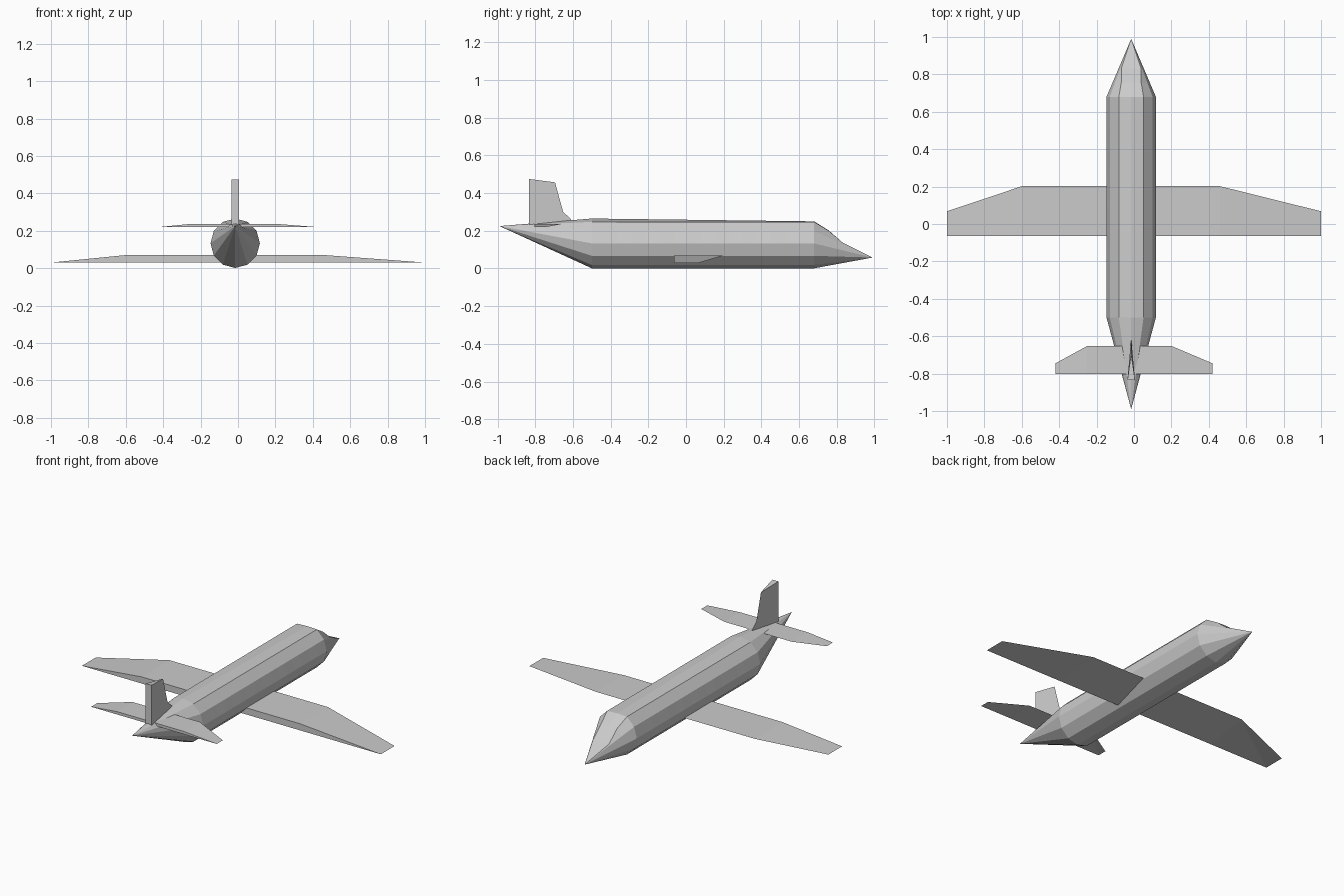
import bpy, math

if "Cube" in bpy.data.objects:
    bpy.data.objects.remove(bpy.data.objects["Cube"])

CX = -0.015          # fuselage centre line
R, CZ = 0.132, 0.133  # fuselage radius and height


def make(name, verts, faces):
    mesh = bpy.data.meshes.new(name)
    mesh.from_pydata(verts, [], faces)
    obj = bpy.data.objects.new(name, mesh)
    bpy.context.collection.objects.link(obj)
    bpy.context.view_layer.objects.active = obj
    bpy.ops.object.mode_set(mode='EDIT')
    bpy.ops.mesh.select_all(action='SELECT')
    bpy.ops.mesh.normals_make_consistent(inside=False)
    bpy.ops.object.mode_set(mode='OBJECT')
    return obj


# fuselage: twelve-sided rings, tail cone and nose with flattened windscreen
N = 12
TAIL, NOSE = (CX, -0.99, 0.225), (CX, 0.99, 0.058)


def ring(y, scale, cz, top, shoulder=None):
    pts = []
    for i in range(N):
        a = 2 * math.pi * i / N
        x, z = R * scale * math.cos(a), cz + R * scale * math.sin(a)
        if shoulder and i in (2, 4):
            x = math.copysign(shoulder, x)
        pts.append((CX + x, y, min(z, top)))
    return pts


verts = ring(-0.5, 1, CZ, 1) + ring(0.68, 1, CZ, 0.25)
for y, top in ((0.757, 0.202), (0.832, 0.137)):
    t = (0.99 - y) / 0.31
    verts += ring(y, t, CZ * t + NOSE[2] * (1 - t), top, 0.053)
verts += [TAIL, NOSE]
faces = []
for k in range(3):
    for i in range(N):
        j = (i + 1) % N
        faces.append((k * N + i, k * N + j, k * N + N + j, k * N + N + i))
for i in range(N):
    j = (i + 1) % N
    faces += [(i, j, 4 * N), (3 * N + i, 3 * N + j, 4 * N + 1)]
make("fuselage", verts, faces)

# cabin windows: thin panels on the upper side facets
glass = bpy.data.materials.new("window_grey")
glass.diffuse_color = (0.55, 0.55, 0.55, 1)
glass.use_nodes = True
glass.node_tree.nodes["Principled BSDF"].inputs["Base Color"].default_value = glass.diffuse_color
x0, z0 = R + 0.001, CZ + 0.003
x1, z1 = R * math.cos(math.pi / 6) + 0.001, CZ + R / 2
for side in (-1, 1):
    for k in range(7):
        y = -0.36 + k * 0.147
        q = [(CX + side * x0, y, z0), (CX + side * x0, y + 0.073, z0),
             (CX + side * x1, y + 0.073, z1), (CX + side * x1, y, z1)]
        w = make("cabin_window", q, [(0, 1, 2, 3) if side > 0 else (3, 2, 1, 0)])
        w.data.materials.append(glass)


# wings: wedge with thick trailing edge, sharp leading edge, flat tips
def wing(name, span, kink_l, kink_r, y_back, y_front, y_tip, z_low, z_high):
    v = [(-span, y_back, z_low), (-span, y_tip, z_low),
         (kink_l, y_back, z_low), (kink_l, y_back, z_high), (kink_l, y_front, z_high),
         (kink_r, y_back, z_low), (kink_r, y_back, z_high), (kink_r, y_front, z_high),
         (span, y_back, z_low), (span, y_tip, z_low)]
    f = [(0, 3, 4, 1), (0, 1, 4, 2), (0, 2, 3),
         (3, 6, 7, 4), (2, 4, 7, 5), (2, 5, 6, 3),
         (6, 8, 9, 7), (5, 7, 9, 8), (5, 8, 6)]
    return make(name, v, f)


wing("main_wing", 1.0, -0.6, 0.46, -0.063, 0.202, 0.068, 0.03, 0.07)
wing("tailplane", 0.42, -0.25, 0.2, -0.803, -0.652, -0.745, 0.22, 0.237)

# tail fin: wedge from a sharp leading edge to a flat trailing face
h = 0.02
fin = [(CX - h, -0.833, 0.225), (CX + h, -0.833, 0.225),
       (CX + h, -0.833, 0.475), (CX - h, -0.833, 0.475),
       (CX, -0.695, 0.457), (CX, -0.652, 0.30), (CX, -0.61, 0.262), (CX, -0.61, 0.235)]
make("tail_fin", fin, [(0, 1, 2, 3), (3, 2, 4), (0, 3, 4, 5, 6, 7),
                       (1, 7, 6, 5, 4, 2), (0, 7, 1)])
